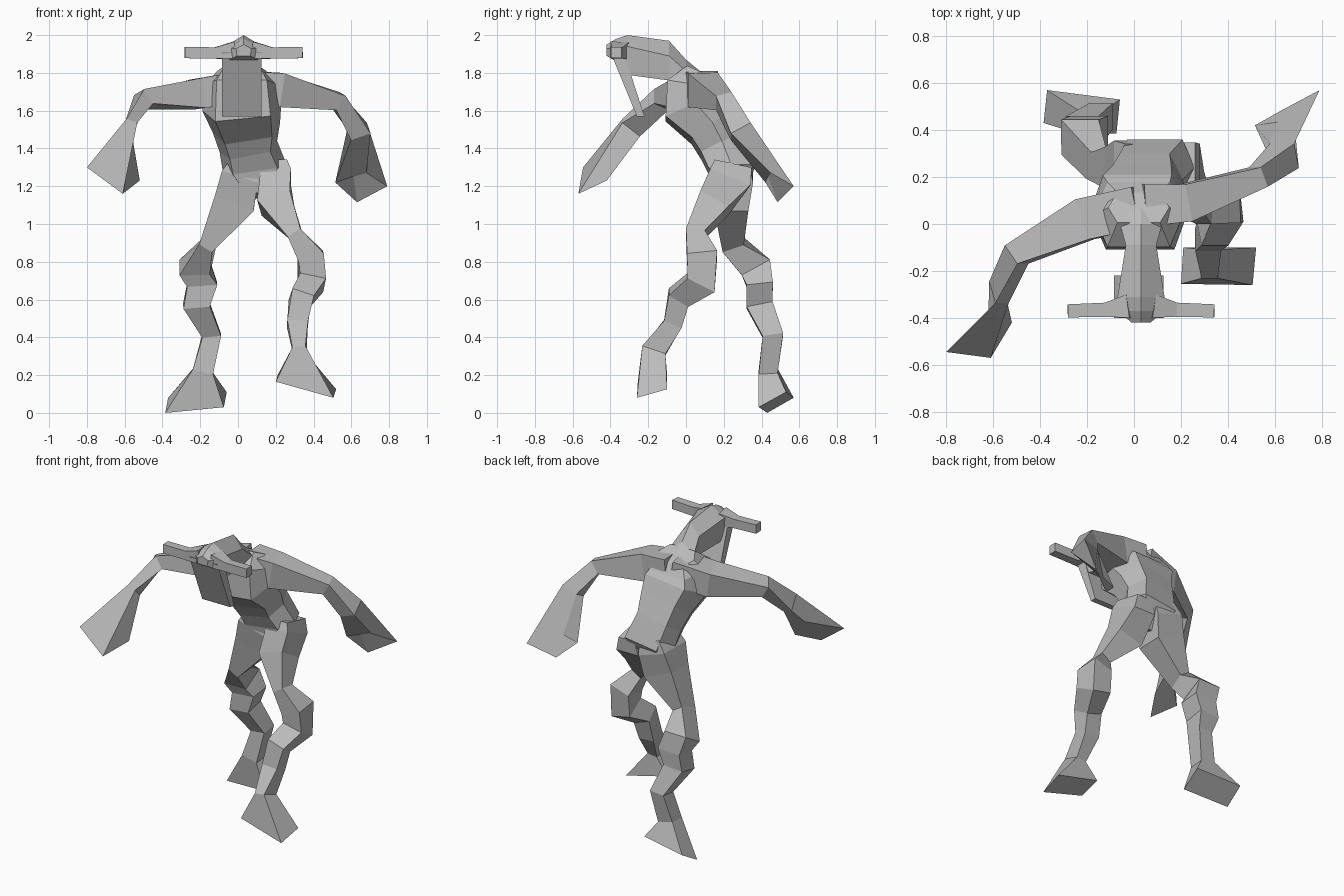
import bpy, bmesh
from mathutils import Vector

if "Cube" in bpy.data.objects:
    bpy.data.objects.remove(bpy.data.objects["Cube"])

skin = bpy.data.materials.new("grey skin")
skin.use_nodes = True
skin.diffuse_color = (0.5, 0.5, 0.5, 1)
bsdf = skin.node_tree.nodes["Principled BSDF"]
bsdf.inputs["Base Color"].default_value = (0.5, 0.5, 0.5, 1)
bsdf.inputs["Roughness"].default_value = 0.8

SQUARE = [(-1, -1), (1, -1), (1, 1), (-1, 1)]
HEXAGON = [(-1, 0), (-.7, -1), (.7, -1), (1, 0), (.7, 1), (-.7, 1)]


def skin_rings(name, rings):
    """Bridge rings of equal point count into a closed flat-shaded body."""
    bm = bmesh.new()
    loops = [[bm.verts.new(p) for p in ring] for ring in rings]
    n = len(loops[0])
    for a, b in zip(loops, loops[1:]):
        for i in range(n):
            j = (i + 1) % n
            bm.faces.new((a[i], a[j], b[j], b[i]))
    bm.faces.new(loops[0])
    bm.faces.new(loops[-1])
    bmesh.ops.recalc_face_normals(bm, faces=bm.faces)
    mesh = bpy.data.meshes.new(name)
    bm.to_mesh(mesh)
    bm.free()
    mesh.materials.append(skin)
    obj = bpy.data.objects.new(name, mesh)
    bpy.context.collection.objects.link(obj)


def closest_order(ring, quad):
    """Reorder the end corners so that they line up with the ring before."""
    quad = [Vector(p) for p in quad]
    options = []
    for q in (quad, quad[::-1]):
        options += [q[k:] + q[:k] for k in range(len(q))]
    return min(options, key=lambda o: sum((a - b).length for a, b in zip(ring, o)))


def limb(name, path, shape=SQUARE, end=None):
    """Path entries are x, y, z, half width, half depth."""
    centres = [Vector(p[:3]) for p in path]
    aim = list(centres)
    if end:
        aim.append(sum((Vector(p) for p in end), Vector()) / len(end))
    rings = []
    for i, (c, p) in enumerate(zip(centres, path)):
        before = (c - aim[i - 1]).normalized() if i else Vector()
        after = (aim[i + 1] - c).normalized() if i + 1 < len(aim) else Vector()
        t = (before + after).normalized()
        u = Vector((0, 1, 0)).cross(t).normalized()
        v = t.cross(u)
        rings.append([c + u * a * p[3] + v * b * p[4] for a, b in shape])
    if end:
        rings.append(closest_order(rings[-1], end))
    skin_rings(name, rings)


# Torso, leaning forward from the pelvis
limb("torso", [
    (.02, .07, 1.81, .13, .07),
    (.02, .04, 1.74, .19, .14),
    (.02, .05, 1.62, .21, .17),
    (.045, .14, 1.51, .18, .13),
    (.055, .19, 1.41, .155, .12),
    (.09, .24, 1.29, .17, .12),
    (.09, .21, 1.15, .07, .07)], HEXAGON)

# Arms, one reaching forward and one swung back
limb("right_arm", [
    (.02, .07, 1.73, .08, .09),
    (-.21, .02, 1.69, .08, .09),
    (-.50, -.13, 1.66, .045, .05),
    (-.575, -.29, 1.51, .03, .06)],
    end=[(-.80, -.545, 1.30), (-.61, -.57, 1.16),
         (-.52, -.42, 1.23), (-.62, -.38, 1.36)])
limb("left_arm", [
    (.04, .08, 1.73, .08, .09),
    (.22, .09, 1.71, .09, .08),
    (.53, .20, 1.65, .045, .045),
    (.64, .29, 1.49, .055, .06)],
    end=[(.79, .57, 1.20), (.63, .485, 1.115),
         (.515, .42, 1.22), (.68, .45, 1.27)])

# Legs with bulging knees and splayed feet
limb("right_leg", [
    (.04, .24, 1.32, .08, .10),
    (.01, .24, 1.25, .10, .115),
    (-.02, .24, 1.11, .11, .09),
    (-.16, .25, .89, .04, .06),
    (-.23, .37, .77, .08, .085),
    (-.19, .39, .68, .08, .07),
    (-.22, .39, .57, .07, .07),
    (-.14, .46, .41, .05, .055),
    (-.185, .435, .22, .055, .05)],
    end=[(-.37, .57, .08), (-.385, .43, 0), (-.075, .385, .03), (-.06, .53, .11)])
limb("left_leg", [
    (.20, .25, 1.32, .06, .10),
    (.20, .235, 1.25, .08, .115),
    (.20, .15, 1.11, .09, .085),
    (.30, .05, .95, .04, .05),
    (.385, .085, .83, .07, .08),
    (.39, .08, .69, .07, .08),
    (.335, -.04, .61, .06, .06),
    (.315, -.07, .47, .055, .05),
    (.325, -.17, .33, .035, .065)],
    end=[(.20, -.255, .165), (.505, -.26, .08), (.52, -.10, .125), (.21, -.10, .20)])

# Crested head: y, ridge height, side height, underside height, half width
head_sections = [
    (.11, 1.78, 1.76, 1.68, .14),
    (0, 1.87, 1.81, 1.72, .09),
    (-.09, 1.97, 1.89, 1.76, .065),
    (-.31, 2.0, 1.94, 1.79, .10),
    (-.37, 1.98, 1.93, 1.86, .10),
    (-.42, 1.95, 1.93, 1.89, .04)]
skin_rings("head", [
    [Vector((.03 + x * w, y, z)) for x, z in
     ((0, top), (1, side), (.9, low), (-.9, low), (-1, side))]
    for y, top, side, low, w in head_sections])

# Long slanted face plate hanging from the brow
skin_rings("face_plate", [
    [Vector((x, y, z)) for x, y in
     ((-.085, front), (.125, front), (.125, back), (-.085, back))]
    for front, back, z in ((-.40, -.33, 1.91), (-.26, -.22, 1.57))])

# Side horns
for name, s in (("left_horn", 1), ("right_horn", -1)):
    limb(name, [
        (.03 + s * .05, -.35, 1.92, .045, .05),
        (.03 + s * .15, -.365, 1.905, .03, .03),
        (.03 + s * .312, -.37, 1.908, .03, .028)])
